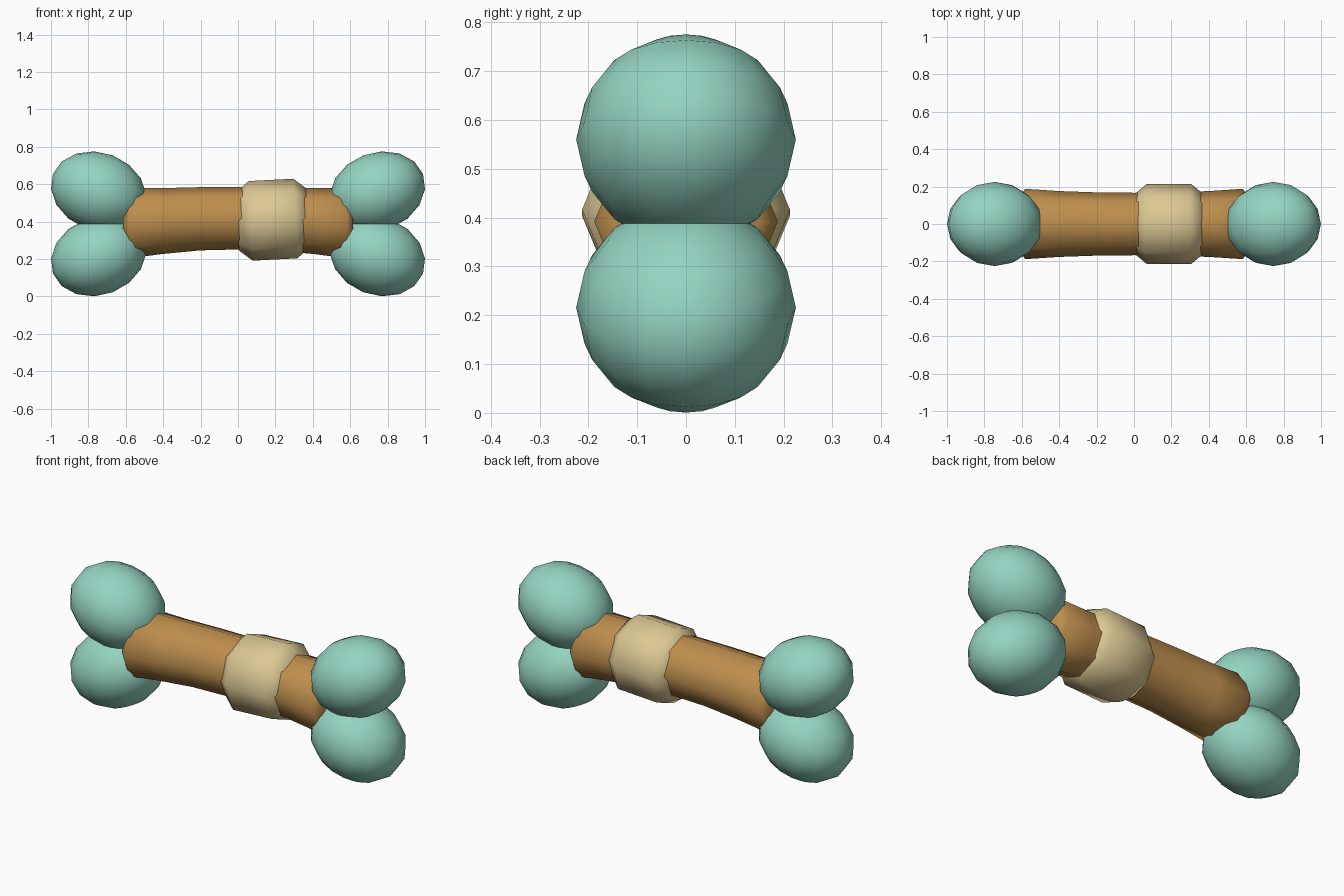
import bpy, bmesh, math
from mathutils import Matrix

if "Cube" in bpy.data.objects:
    bpy.data.objects.remove(bpy.data.objects["Cube"])


def material(name, rgb):
    m = bpy.data.materials.new(name)
    m.diffuse_color = (*rgb, 1)
    m.use_nodes = True
    m.node_tree.nodes["Principled BSDF"].inputs["Base Color"].default_value = m.diffuse_color
    return m


teal = material("soft_teal", (0.30, 0.66, 0.54))
brown = material("warm_brown", (0.51, 0.27, 0.075))
tan = material("pale_tan", (0.72, 0.58, 0.30))


def finish(bm, name, mat, matrix=None):
    if matrix:
        bm.transform(matrix)
    bmesh.ops.recalc_face_normals(bm, faces=bm.faces)
    for f in bm.faces:
        f.smooth = True
    mesh = bpy.data.meshes.new(name)
    bm.to_mesh(mesh)
    bm.free()
    mesh.materials.append(mat)
    ob = bpy.data.objects.new(name, mesh)
    bpy.context.collection.objects.link(ob)
    return ob


def tube(name, rings, mat, matrix=None, sides=8):
    """Closed tube along x from (x, centre height, radius) rings."""
    bm = bmesh.new()
    loops = []
    for x, cz, r in rings:
        loops.append([bm.verts.new((x, r * math.cos(math.tau * i / sides),
                                    cz + r * math.sin(math.tau * i / sides)))
                      for i in range(sides)])
    for a, b in zip(loops, loops[1:]):
        for i in range(sides):
            j = (i + 1) % sides
            bm.faces.new((a[i], a[j], b[j], b[i]))
    bm.faces.new(loops[0])
    bm.faces.new(loops[-1])
    return finish(bm, name, mat, matrix)


# Slightly arched shaft, wider at its bevelled ends
half = [(0.615, 0.392, 0.150), (0.58, 0.392, 0.188), (0.40, 0.403, 0.176),
        (0.20, 0.415, 0.169)]
shaft = [(-x, z, r) for x, z, r in half] + [(0, 0.418, 0.167)] + half[::-1]
tube("bone_shaft", shaft, brown)

# Bevelled wrap, tilted with the shaft
tube("wrap_band",
     [(-0.19, 0, 0.155), (-0.12, 0, 0.213), (0.12, 0, 0.213), (0.19, 0, 0.155)],
     tan, Matrix.Translation((0.187, 0, 0.41)) @ Matrix.Rotation(math.radians(-3), 4, 'Y'))

# Four oval knobs, tilted away from the shaft
for sx, side in ((-1, "left"), (1, "right")):
    for sz, level in ((-1, "lower"), (1, "upper")):
        bm = bmesh.new()
        bmesh.ops.create_uvsphere(bm, u_segments=16, v_segments=8, radius=1)
        place = (Matrix.Translation((0.745 * sx, 0, 0.388 + 0.172 * sz))
                 @ Matrix.Rotation(math.radians(-21 * sx * sz), 4, 'Y')
                 @ Matrix.Diagonal((0.262, 0.225, 0.208, 1)))
        finish(bm, f"{level}_{side}_knob", teal, place)
